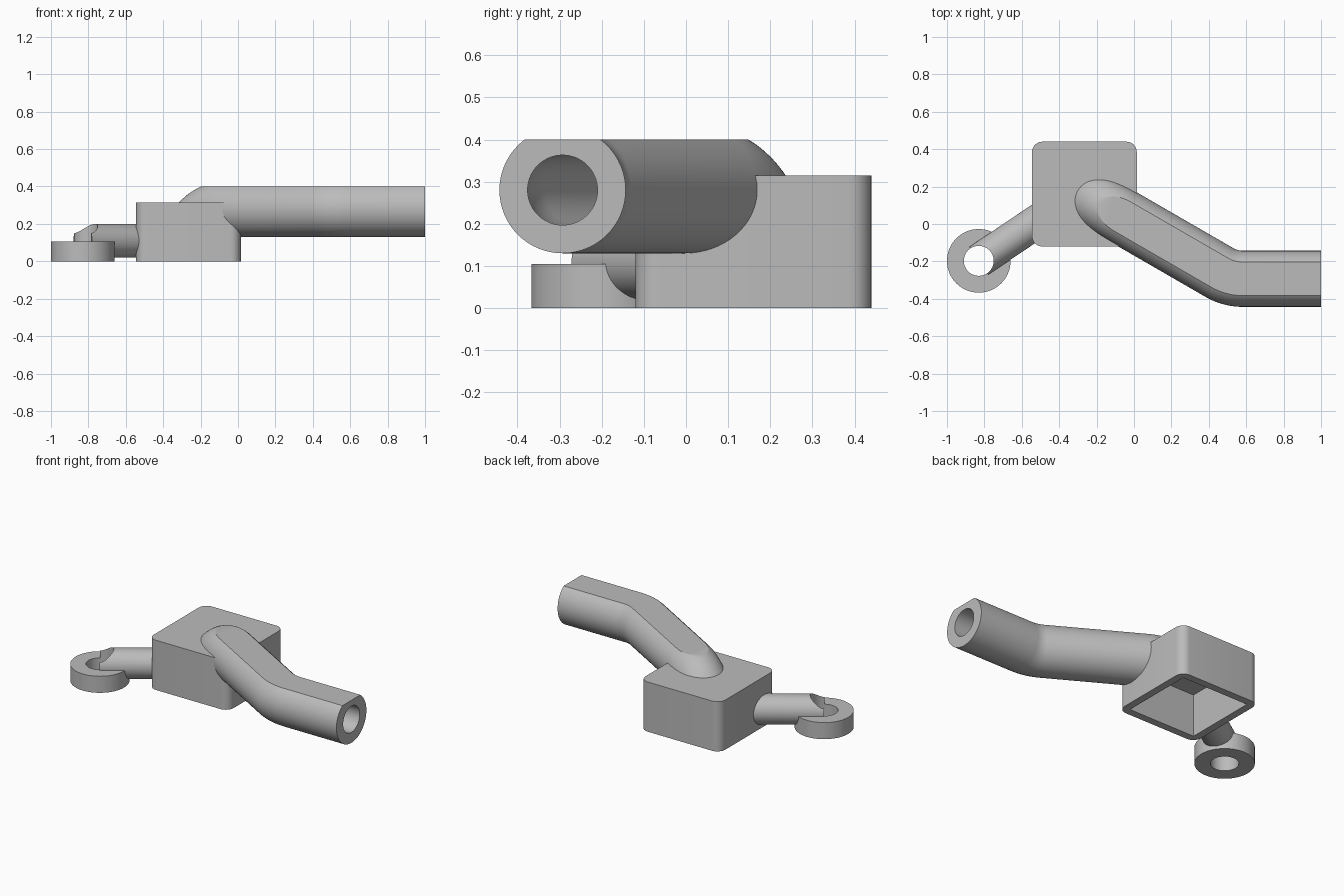
import bpy, bmesh, math
from mathutils import Vector, Matrix

if "Cube" in bpy.data.objects:
    bpy.data.objects.remove(bpy.data.objects["Cube"], do_unlink=True)

grey = bpy.data.materials.new("plain grey")
grey.use_nodes = True
grey.diffuse_color = (0.5, 0.5, 0.5, 1)
grey.node_tree.nodes["Principled BSDF"].inputs["Base Color"].default_value = (0.5, 0.5, 0.5, 1)


def finish(name, bm):
    bmesh.ops.recalc_face_normals(bm, faces=bm.faces)
    mesh = bpy.data.meshes.new(name)
    bm.to_mesh(mesh)
    bm.free()
    mesh.materials.append(grey)
    obj = bpy.data.objects.new(name, mesh)
    bpy.context.collection.objects.link(obj)
    return obj


def box(name, lo, hi, radius=0):
    lo, hi = Vector(lo), Vector(hi)
    bm = bmesh.new()
    bmesh.ops.create_cube(bm, size=1, matrix=Matrix.Translation((lo + hi) / 2) @ Matrix.Diagonal((*(hi - lo), 1)))
    if radius:
        upright = [e for e in bm.edges if abs(e.verts[0].co.z - e.verts[1].co.z) > 0.01]
        bmesh.ops.bevel(bm, geom=upright, offset=radius, segments=8, profile=0.5, affect='EDGES')
    return finish(name, bm)


def tube(name, path, radius, sides=64):
    """Solid round bar swept along a path."""
    bm = bmesh.new()
    rings = []
    for i, p in enumerate(path):
        t = (path[min(i + 1, len(path) - 1)] - path[max(i - 1, 0)]).normalized()
        side = t.cross(Vector((0, 0, 1)) if abs(t.z) < 0.99 else Vector((0, 1, 0))).normalized()
        up = side.cross(t)
        angles = [2 * math.pi * k / sides for k in range(sides)]
        rings.append([bm.verts.new(p + radius * (math.cos(a) * side + math.sin(a) * up)) for a in angles])
    for a, b in zip(rings, rings[1:]):
        for k in range(sides):
            n = (k + 1) % sides
            bm.faces.new((a[k], a[n], b[n], b[k]))
    bm.faces.new(rings[0])
    bm.faces.new(rings[-1])
    return finish(name, bm)


def cut(obj, *cutters):
    bpy.context.view_layer.objects.active = obj
    for c in cutters:
        mod = obj.modifiers.new("cut", 'BOOLEAN')
        mod.operation, mod.solver, mod.object = 'DIFFERENCE', 'EXACT', c
        bpy.ops.object.modifier_apply(modifier=mod.name)


# Main pipe path: straight, sideways bend, slanted run, downward bend
PY, PZ, R = -0.293, 0.28, 0.25
slant = Vector((-math.cos(math.pi / 6), 0.5, 0))
bend_x = 0.582
bend = []
for i in range(13):
    a = math.radians(30 * i / 12)
    bend.append(Vector((bend_x - R * math.sin(a), PY + R * (1 - math.cos(a)), PZ)))
dive_start = Vector((-0.058, 0.038, PZ))
dive = []
for i in range(17):
    a = math.radians(55 * i / 16)
    dive.append(dive_start + slant * R * math.sin(a) - Vector((0, 0, R * (1 - math.cos(a)))))
main_pipe = tube("main_pipe", [Vector((1, PY, PZ))] + bend + dive, 0.15)

# Hollow housing, open underneath
housing = box("housing", (-0.545, -0.12, 0), (0.015, 0.44, 0.315), 0.055)

# Eyelet ring and the arm that carries it
eye = Vector((-0.83, -0.197, 0))
lift = Vector((0, 0, 1))
eyelet = tube("eyelet", [eye, eye + lift * 0.105], 0.17)
arm_dir = Vector((math.cos(math.radians(34)), math.sin(math.radians(34)), 0))
arm_start = eye + lift * 0.11
arm = tube("arm", [arm_start, arm_start + arm_dir * 0.46], 0.09)

# Cutters
cavity = box("cavity_cutter", (-0.498, -0.073, -0.1), (-0.032, 0.393, 0.267))
slab = box("flat_top_cutter", (-1, -1, 0.4), (1.5, 1, 0.8))
bore = tube("bore_cutter", [Vector((1.05, PY, PZ))] + bend + [dive_start - slant * 0.18], 0.083)
hole = tube("hole_cutter", [eye - lift * 0.1, eye + lift * 0.5], 0.08)

cut(main_pipe, slab, bore, cavity)
cut(housing, cavity)
cut(eyelet, hole)
cut(arm, hole, cavity)
for c in (cavity, slab, bore, hole):
    bpy.data.objects.remove(c, do_unlink=True)

# Smooth the round surfaces, keep the edges sharp
bpy.ops.object.select_all(action='DESELECT')
for obj in (main_pipe, housing, eyelet, arm):
    obj.select_set(True)
bpy.context.view_layer.objects.active = main_pipe
bpy.ops.object.shade_smooth_by_angle(angle=math.radians(25))
